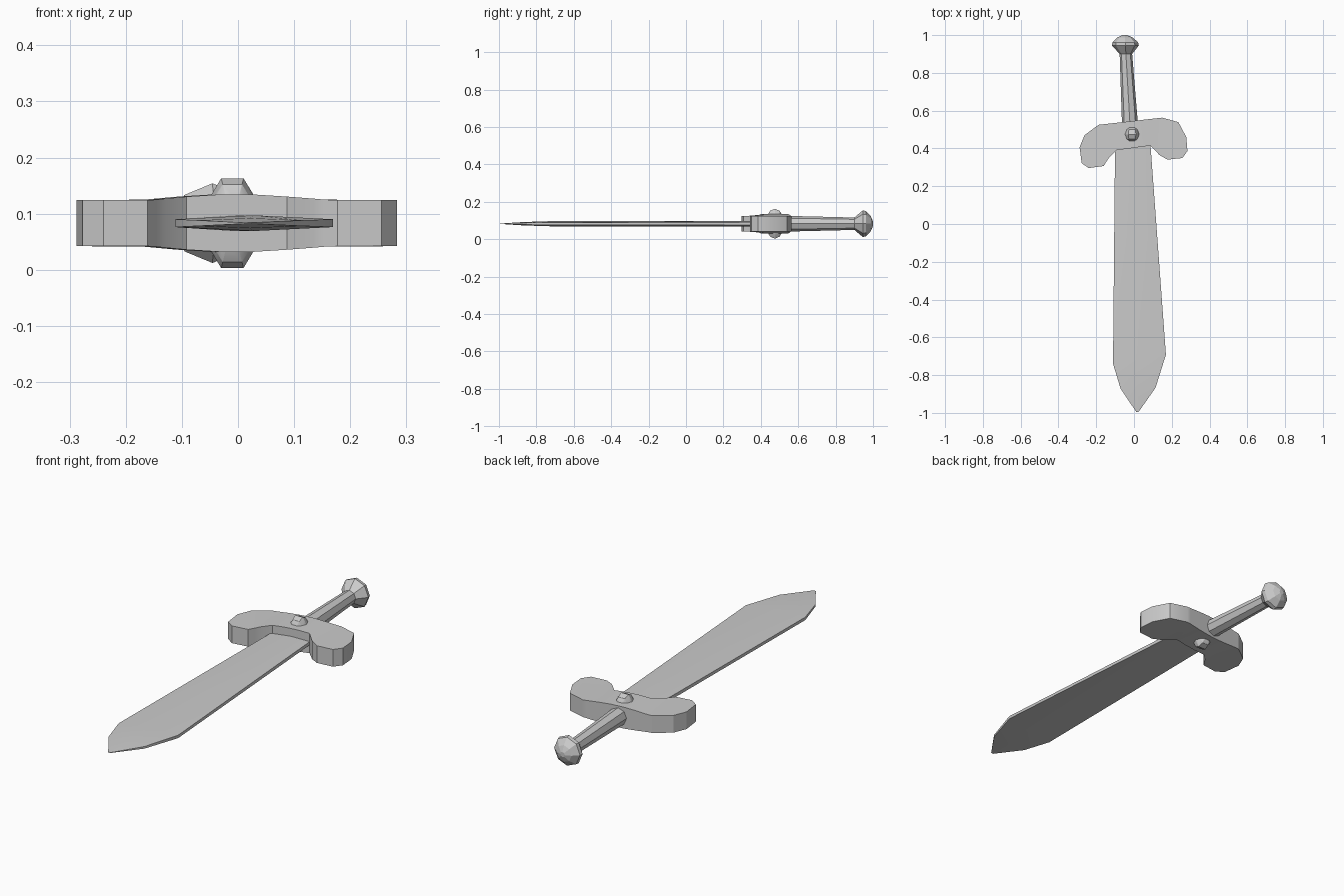
import bpy, bmesh, math
from mathutils import Vector, Matrix

cube = bpy.data.objects.get("Cube")
if cube:
    bpy.data.objects.remove(cube)

MID = 0.083                                  # height of the sword's mid plane
TILT = math.radians(6)
CENTRE = Vector((-0.01, 0.475, MID))         # middle of the guard
ACROSS = Vector((math.cos(TILT), math.sin(TILT), 0))

grey = bpy.data.materials.new("plain_grey")
grey.use_nodes = True
GREY = (0.6, 0.6, 0.6, 1)
grey.diffuse_color = GREY
grey.node_tree.nodes["Principled BSDF"].inputs["Base Color"].default_value = GREY


def finish(bm, name, angle=None):
    bmesh.ops.recalc_face_normals(bm, faces=bm.faces[:])
    mesh = bpy.data.meshes.new(name)
    bm.to_mesh(mesh)
    bm.free()
    mesh.materials.append(grey)
    obj = bpy.data.objects.new(name, mesh)
    bpy.context.collection.objects.link(obj)
    if angle:
        bpy.ops.object.select_all(action='DESELECT')
        obj.select_set(True)
        bpy.context.view_layer.objects.active = obj
        bpy.ops.object.shade_smooth_by_angle(angle=math.radians(angle))
    return obj


def loft(name, rings, angle=None):
    """Skin a row of equal rings and cap both ends."""
    bm = bmesh.new()
    loops = [[bm.verts.new(p) for p in ring] for ring in rings]
    n = len(loops[0])
    for a, b in zip(loops, loops[1:]):
        for i in range(n):
            j = (i + 1) % n
            bm.faces.new((a[i], a[j], b[j], b[i]))
    bm.faces.new(loops[0])
    bm.faces.new(loops[-1])
    bmesh.ops.remove_doubles(bm, verts=bm.verts[:], dist=0.0005)
    return finish(bm, name, angle)


# Blade: left edge, right edge, edge half thickness, ridge half thickness
sections = [((-0.1, 0.45), (0.085, 0.45), 0.008, 0.014),
            ((-0.111, -0.74), (0.169, -0.692), 0.007, 0.014),
            ((-0.071, -0.872), (0.114, -0.867), 0.005, 0.009),
            ((0.012, -0.995), (0.024, -0.995), 0.001, 0.001)]
rings = []
for (lx, ly), (rx, ry), edge, ridge in sections:
    mx, my = (lx + rx) / 2, (ly + ry) / 2
    rings.append([(lx, ly, MID + edge), (mx, my, MID + ridge), (rx, ry, MID + edge),
                  (rx, ry, MID - edge), (mx, my, MID - ridge), (lx, ly, MID - edge)])
loft("blade", rings, 30)

# Guard: curved outline, swelling toward the middle
outline = [(-.288, .407), (-.262, .47), (-.188, .525), (.15, .563), (.235, .539),
           (.277, .46), (.283, .386), (.256, .349), (.177, .341), (.135, .365),
           (.087, .415), (-.092, .391), (-.13, .354), (-.161, .307), (-.24, .296),
           (-.277, .322)]
bm = bmesh.new()
base = bm.faces.new([bm.verts.new((x, y, MID - 0.041)) for x, y in outline])
top = bmesh.ops.extrude_face_region(bm, geom=[base])["geom"]
for v in top:
    if isinstance(v, bmesh.types.BMVert):
        v.co.z = MID + 0.041
for offset in (-0.15, -0.09, -0.03, 0.03, 0.09, 0.15):
    bmesh.ops.bisect_plane(bm, geom=bm.verts[:] + bm.edges[:] + bm.faces[:],
                           plane_co=CENTRE + ACROSS * offset, plane_no=ACROSS)
for v in bm.verts:
    u = abs((v.co - CENTRE).dot(ACROSS))
    swell = 0.011 * max(0, 1 - (u / 0.16) ** 1.5)
    v.co.z += math.copysign(swell, v.co.z - MID)
finish(bm, "guard", 25)

# Grip and pommel: eight-sided rings along a slightly leaning axis
def turned(name, profile, angle=None):
    rings = []
    for y, r in profile:
        cx = -0.022 - 0.058 * (y - 0.54)
        rings.append([(cx + r * math.cos(k * math.pi / 4), y,
                       MID + r * math.sin(k * math.pi / 4)) for k in range(8)])
    return loft(name, rings, angle)


turned("grip", [(0.5, 0.043), (0.54, 0.042), (0.905, 0.033)])
turned("pommel", [(0.9, 0.033), (0.945, 0.071), (0.962, 0.068), (0.988, 0.04), (1.0, 0.012)])

# Gem: faceted ellipsoid showing on both faces of the guard
bm = bmesh.new()
bmesh.ops.create_uvsphere(bm, u_segments=8, v_segments=6, radius=1)
place = (Matrix.Translation(CENTRE) @ Matrix.Diagonal((0.052, 0.05, 0.0866, 1))
         @ Matrix.Rotation(math.pi / 2, 4, 'X') @ Matrix.Rotation(math.pi / 8, 4, 'Z'))
bmesh.ops.transform(bm, matrix=place, verts=bm.verts[:])
finish(bm, "gem", 30)
